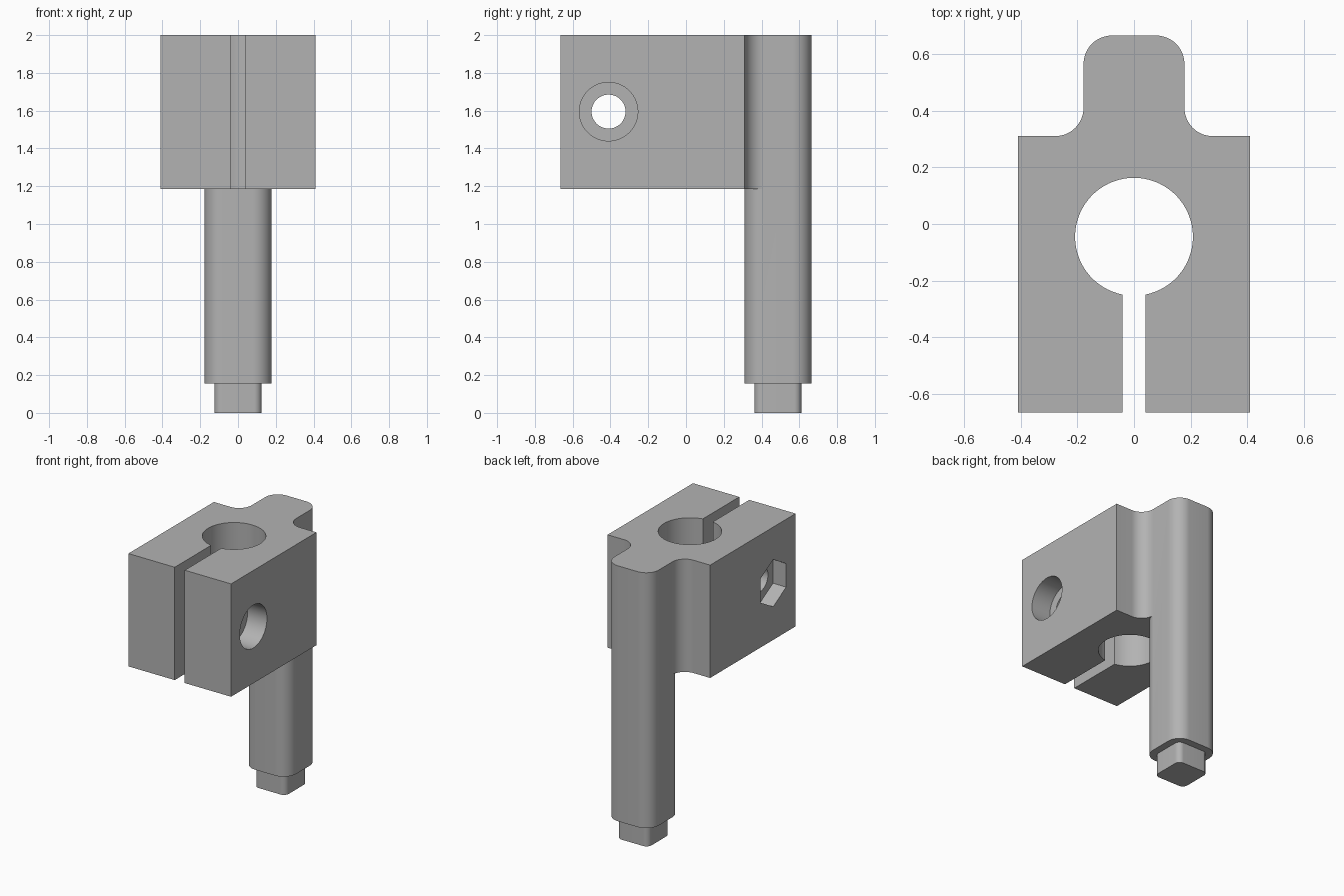
import bpy
import bmesh
from math import radians, degrees, asin, sin, cos
from mathutils import Matrix

old = bpy.data.objects.get("Cube")
if old:
    bpy.data.objects.remove(old, do_unlink=True)

# Single grey material
grey = bpy.data.materials.new("plain_grey")
grey.use_nodes = True
GREY = (0.45, 0.45, 0.45, 1)
grey.diffuse_color = GREY
grey.node_tree.nodes["Principled BSDF"].inputs["Base Color"].default_value = GREY

HALF_W, FRONT, BACK, TOP = 0.41, -0.665, 0.665, 2.0
SHOULDER, BLOCK_Z, PEG_Z = 0.31, 1.185, 0.155
POST_HALF, ROUND = 0.178, 0.1
POST_Y = BACK - POST_HALF
BORE_Y, BORE_R, SLOT = -0.045, 0.208, 0.04
BOLT_Y, BOLT_Z = -0.41, 1.595


def arc(cx, cy, r, start, end, steps):
    angles = [radians(start + (end - start) * i / steps) for i in range(steps + 1)]
    return [(cx + r * cos(a), cy + r * sin(a)) for a in angles]


def rounded_square(cy, half, r):
    c = half - r
    points = []
    for i, (sx, sy) in enumerate([(1, 1), (-1, 1), (-1, -1), (1, -1)]):
        points += arc(sx * c, cy + sy * c, r, 90 * i, 90 * i + 90, 12)
    return points


def prism(name, outline, low, high, matrix=Matrix()):
    """Extrude a closed outline between two heights."""
    bm = bmesh.new()
    base = bm.faces.new([bm.verts.new((x, y, low)) for x, y in outline])
    side = bmesh.ops.extrude_face_region(bm, geom=[base])["geom"]
    moved = [v for v in side if isinstance(v, bmesh.types.BMVert)]
    bmesh.ops.translate(bm, verts=moved, vec=(0, 0, high - low))
    bmesh.ops.recalc_face_normals(bm, faces=bm.faces)
    bm.transform(matrix)
    mesh = bpy.data.meshes.new(name)
    bm.to_mesh(mesh)
    bm.free()
    mesh.materials.append(grey)
    obj = bpy.data.objects.new(name, mesh)
    bpy.context.collection.objects.link(obj)
    return obj


def combine(target, tool, operation):
    """Apply a boolean and drop the helper."""
    bpy.context.view_layer.objects.active = target
    mod = target.modifiers.new("combine", "BOOLEAN")
    mod.operation, mod.solver, mod.object = operation, "EXACT", tool
    bpy.ops.object.modifier_apply(modifier=mod.name)
    bpy.data.objects.remove(tool, do_unlink=True)


# Clamp block: half outline mirrored, closed by the split bore
half = [(SLOT, FRONT), (HALF_W, FRONT), (HALF_W, SHOULDER)]
half += arc(POST_HALF + ROUND, SHOULDER + ROUND, ROUND, 270, 180, 12)
half += arc(POST_HALF - ROUND, BACK - ROUND, ROUND, 0, 90, 12)
outline = half + [(-x, y) for x, y in reversed(half)]
gap = degrees(asin(SLOT / BORE_R))
outline += arc(0, BORE_Y, BORE_R, -90 - gap, -450 + gap, 64)
holder = prism("clamp_and_post", outline, BLOCK_Z, TOP)

# Post and square peg below the clamp
combine(holder, prism("post", rounded_square(POST_Y, POST_HALF, ROUND), PEG_Z, BLOCK_Z), "UNION")
combine(holder, prism("peg", rounded_square(POST_Y, 0.125, 0.04), 0, PEG_Z), "UNION")

# Cross bolt: through hole, round counterbore on +x, hexagonal nut pocket on -x
across = Matrix.Translation((0, BOLT_Y, BOLT_Z)) @ Matrix.Rotation(radians(90), 4, "Y")
for name, r, sides, low, high in [
    ("bolt_hole", 0.09, 48, -0.6, 0.6),
    ("counterbore", 0.155, 64, HALF_W - 0.155, 0.6),
    ("nut_pocket", 0.17, 6, -0.6, -HALF_W + 0.105),
]:
    circle = arc(0, 0, r, 0, 360, sides)[:-1]
    combine(holder, prism(name, circle, low, high, across), "DIFFERENCE")

# Merge coplanar faces left by the unions
bm = bmesh.new()
bm.from_mesh(holder.data)
bmesh.ops.remove_doubles(bm, verts=bm.verts, dist=0.0001)
bmesh.ops.dissolve_limit(bm, angle_limit=radians(0.5), verts=bm.verts, edges=bm.edges)
bm.to_mesh(holder.data)
bm.free()

bpy.ops.object.select_all(action="DESELECT")
holder.select_set(True)
bpy.context.view_layer.objects.active = holder
bpy.ops.object.shade_smooth_by_angle(angle=radians(30))
